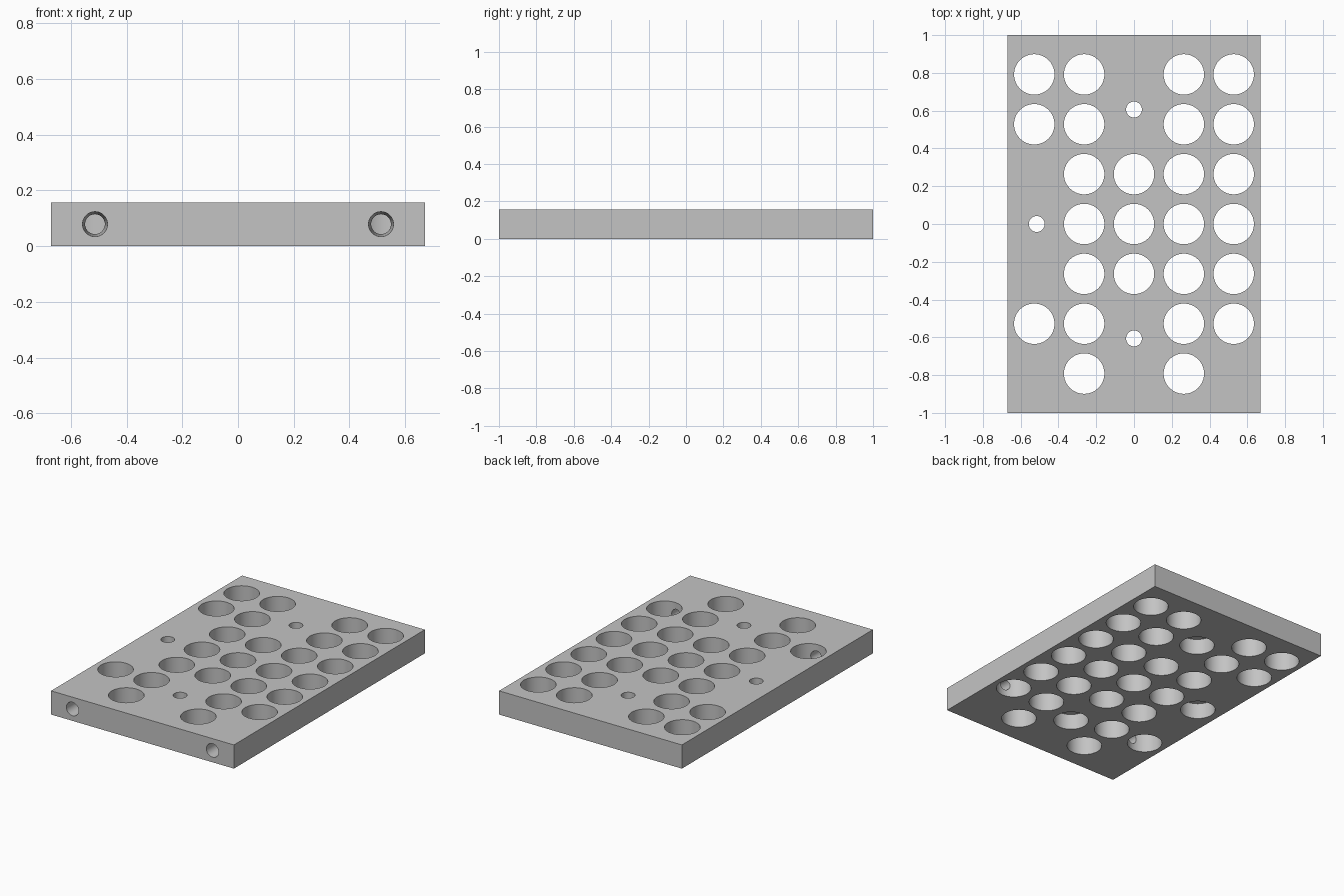
import bpy, bmesh, math
from mathutils import Matrix

if "Cube" in bpy.data.objects:
    bpy.data.objects.remove(bpy.data.objects["Cube"], do_unlink=True)

WIDTH, LENGTH, HEIGHT = 1.34, 2.0, 0.157
PITCH = 0.264
HOLE_R, SCREW_R = 0.107, 0.042
COUNTERBORE_DEPTH = 0.105

grey = bpy.data.materials.new("plain grey")
grey.use_nodes = True
colour = (0.55, 0.55, 0.55, 1)
grey.diffuse_color = colour
grey.node_tree.nodes["Principled BSDF"].inputs["Base Color"].default_value = colour


def make_object(name, bm):
    mesh = bpy.data.meshes.new(name)
    bm.to_mesh(mesh)
    bm.free()
    mesh.materials.append(grey)
    obj = bpy.data.objects.new(name, mesh)
    bpy.context.collection.objects.link(obj)
    return obj


def add_bore(bm, x, y, r, z0, z1):
    """Upright cylinder between two heights."""
    bmesh.ops.create_cone(bm, cap_ends=True, segments=64, radius1=r, radius2=r,
                          depth=z1 - z0,
                          matrix=Matrix.Translation((x, y, (z0 + z1) / 2)))


# Rectangular plate
bm = bmesh.new()
bmesh.ops.create_cube(bm, size=1, matrix=Matrix.Translation((0, 0, HEIGHT / 2))
                      @ Matrix.Diagonal((WIDTH, LENGTH, HEIGHT, 1)))
plate = make_object("drilled_plate", bm)

# Grid of large through holes: rows filled in each column
columns = {-2: (3, 2, -2), -1: range(-3, 4), 0: (-1, 0, 1),
           1: range(-3, 4), 2: range(-2, 4)}
screws = [(0, 0.606), (0, -0.606), (-0.515, 0)]
bm = bmesh.new()
for col, rows in columns.items():
    for row in rows:
        add_bore(bm, col * PITCH, row * PITCH, HOLE_R, -0.1, HEIGHT + 0.1)
# Small screw holes
for x, y in screws:
    add_bore(bm, x, y, SCREW_R, -0.1, HEIGHT + 0.1)
cutters = [make_object("hole_cutter", bm)]

# Counterbores under the screw holes
bm = bmesh.new()
for x, y in screws:
    add_bore(bm, x, y, HOLE_R, -0.1, COUNTERBORE_DEPTH)
cutters.append(make_object("counterbore_cutter", bm))

# Tapered bores from the front edge into the nearest corner holes
bm = bmesh.new()
start, end = -LENGTH / 2 - 0.01, -2 * PITCH
for side in (-1, 1):
    bmesh.ops.create_cone(
        bm, cap_ends=True, segments=40, radius1=0.033, radius2=0.045,
        depth=end - start,
        matrix=Matrix.Translation((side * 0.513, (start + end) / 2, HEIGHT / 2))
        @ Matrix.Rotation(math.pi / 2, 4, 'X'))
cutters.append(make_object("front_bore_cutter", bm))

# Cut everything, then discard the cutters
bpy.ops.object.select_all(action='DESELECT')
plate.select_set(True)
bpy.context.view_layer.objects.active = plate
for cutter in cutters:
    cutter.hide_render = True
    mod = plate.modifiers.new(cutter.name, 'BOOLEAN')
    mod.operation = 'DIFFERENCE'
    mod.solver = 'EXACT'
    mod.object = cutter
    bpy.ops.object.modifier_apply(modifier=mod.name)
    bpy.data.objects.remove(cutter, do_unlink=True)

bpy.ops.object.shade_smooth_by_angle(angle=math.radians(30))
